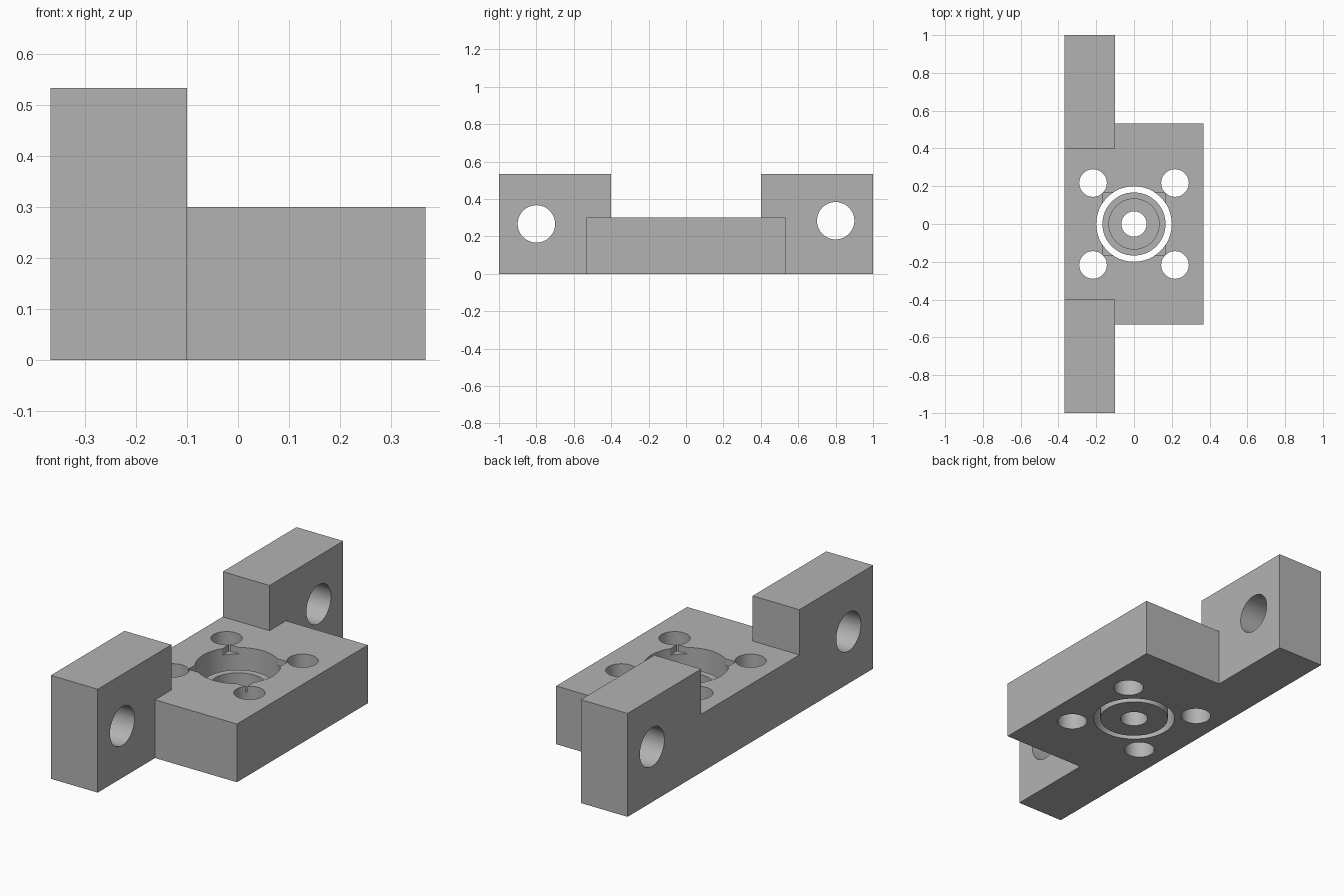
import bpy
import bmesh
from math import radians, pi
from mathutils import Matrix

cube = bpy.data.objects.get("Cube")
if cube:
    bpy.data.objects.remove(cube, do_unlink=True)

SIDES = 64
gray = bpy.data.materials.new("plain_gray")
gray.use_nodes = True
COLOUR = (0.45, 0.45, 0.45, 1)
gray.diffuse_color = COLOUR
for node in gray.node_tree.nodes:
    if node.type == 'BSDF_PRINCIPLED':
        node.inputs["Base Color"].default_value = COLOUR


def finish(name, bm):
    bmesh.ops.recalc_face_normals(bm, faces=bm.faces[:])
    mesh = bpy.data.meshes.new(name)
    bm.to_mesh(mesh)
    bm.free()
    mesh.materials.append(gray)
    obj = bpy.data.objects.new(name, mesh)
    bpy.context.collection.objects.link(obj)
    return obj


def box(name, low, high):
    bm = bmesh.new()
    bmesh.ops.create_cube(bm, size=1)
    for v in bm.verts:
        v.co = [(a + b) / 2 + c * (b - a) for a, b, c in zip(low, high, v.co)]
    return finish(name, bm)


def cylinder(name, centre, radius, axis='Z'):
    bm = bmesh.new()
    turn = Matrix.Rotation(pi / 2, 4, 'Y') if axis == 'X' else Matrix()
    bmesh.ops.create_cone(bm, cap_ends=True, segments=SIDES, radius1=radius,
                          radius2=radius, depth=2,
                          matrix=Matrix.Translation(centre) @ turn)
    return finish(name, bm)


def activate(obj):
    bpy.ops.object.select_all(action='DESELECT')
    obj.select_set(True)
    bpy.context.view_layer.objects.active = obj


def combine(target, tool, operation):
    activate(target)
    mod = target.modifiers.new("combine", 'BOOLEAN')
    mod.operation = operation
    mod.solver = 'EXACT'
    mod.object = tool
    bpy.ops.object.modifier_apply(modifier=mod.name)
    bpy.data.objects.remove(tool, do_unlink=True)


# Base plate with a tall mounting ear at each end
X, TOP = 0.367, 0.3
body = box("mounting_plate", (-X, -0.533, 0), (X, 0.533, TOP))
for y in (-1, 0.4):
    combine(body, box("ear", (-X, y, 0), (-0.1, y + 0.6, 0.533)), 'UNION')

# Cross holes through the ears
for y, z in ((-0.8, 0.267), (0.8, 0.284)):
    combine(body, cylinder("ear_hole", (-0.24, y, z), 0.1, 'X'), 'DIFFERENCE')

# Central bore, shallow square recess and four screw holes
combine(body, cylinder("bore", (0, 0, 0), 0.2), 'DIFFERENCE')
combine(body, box("recess", (-0.167, -0.167, TOP - 0.033), (0.167, 0.167, 0.5)),
        'DIFFERENCE')
for x in (-1, 1):
    for y in (-1, 1):
        combine(body, cylinder("screw_hole", (x * 0.217, y * 0.217, 0), 0.073),
                'DIFFERENCE')

# Loose stepped bush in the bore, turned from its section
section = [(0.067, 0), (0.167, 0), (0.167, 0.2), (0.133, 0.2),
           (0.133, 0.1), (0.067, 0.1)]
bm = bmesh.new()
verts = [bm.verts.new((r, 0, z)) for r, z in section]
edges = [bm.edges.new((verts[i - 1], verts[i])) for i in range(len(verts))]
bmesh.ops.spin(bm, geom=verts + edges, cent=(0, 0, 0), axis=(0, 0, 1),
               angle=2 * pi, steps=SIDES, use_duplicate=False)
bmesh.ops.remove_doubles(bm, verts=bm.verts[:], dist=0.0001)
bush = finish("centre_bush", bm)

for obj in (body, bush):
    activate(obj)
    bpy.ops.object.shade_smooth_by_angle(angle=radians(30))
